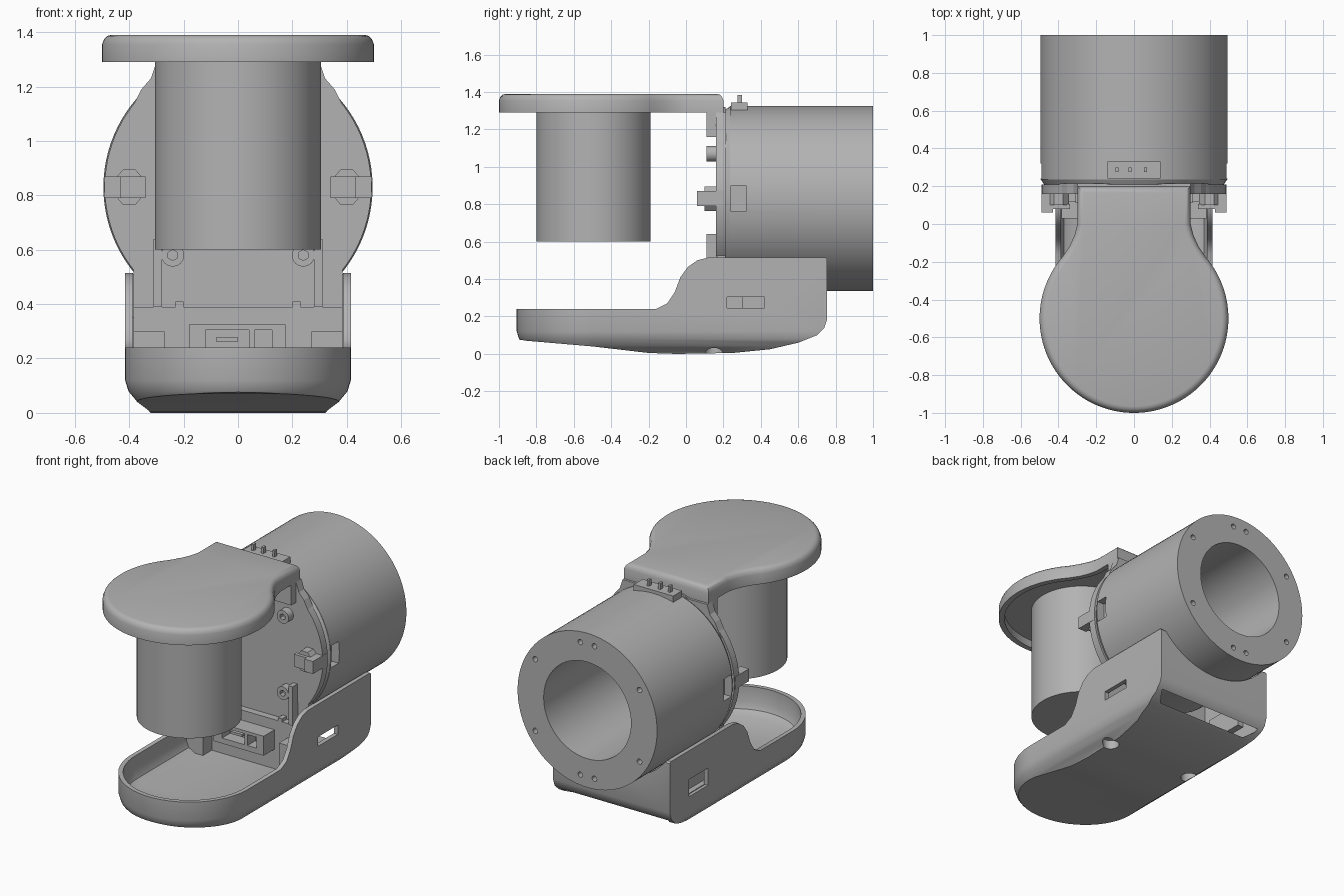
import bpy, bmesh
from math import sin, cos, pi, radians
from mathutils import Matrix, Vector

cube = bpy.data.objects.get("Cube")
if cube:
    bpy.data.objects.remove(cube, do_unlink=True)

grey = bpy.data.materials.new("matte grey")
grey.use_nodes = True
colour = (0.45, 0.45, 0.45, 1)
grey.diffuse_color = colour
grey.node_tree.nodes["Principled BSDF"].inputs["Base Color"].default_value = colour


def finish(name, bm):
    bmesh.ops.recalc_face_normals(bm, faces=bm.faces[:])
    mesh = bpy.data.meshes.new(name)
    bm.to_mesh(mesh)
    bm.free()
    ob = bpy.data.objects.new(name, mesh)
    bpy.context.collection.objects.link(ob)
    mesh.materials.append(grey)
    return ob


def loft(name, rings):
    """Closed solid through rings of equal point count."""
    bm = bmesh.new()
    loops = [[bm.verts.new(p) for p in ring] for ring in rings]
    n = len(loops[0])
    for low, high in zip(loops, loops[1:]):
        for i in range(n):
            j = (i + 1) % n
            bm.faces.new((low[i], low[j], high[j], high[i]))
    bm.faces.new(loops[0][::-1])
    bm.faces.new(loops[-1])
    return finish(name, bm)


def box(name, x, y, z):
    bm = bmesh.new()
    bmesh.ops.create_cube(bm, size=1)
    for v in bm.verts:
        v.co = [r[0] + (c + 0.5) * (r[1] - r[0]) for c, r in zip(v.co, (x, y, z))]
    return finish(name, bm)


def tube(name, start, end, radius, sides=96, end_radius=None):
    start, end = Vector(start), Vector(end)
    axis = end - start
    turn = axis.to_track_quat('Z', 'Y').to_matrix().to_4x4()
    bm = bmesh.new()
    bmesh.ops.create_cone(bm, cap_ends=True, segments=sides, radius1=radius,
                          radius2=end_radius or radius, depth=axis.length,
                          matrix=Matrix.Translation((start + end) / 2) @ turn)
    return finish(name, bm)


def activate(ob):
    bpy.ops.object.select_all(action='DESELECT')
    ob.select_set(True)
    bpy.context.view_layer.objects.active = ob


def combine(ob, other, operation='DIFFERENCE'):
    mod = ob.modifiers.new("cut", 'BOOLEAN')
    mod.operation, mod.solver, mod.object = operation, 'EXACT', other
    activate(ob)
    bpy.ops.object.modifier_apply(modifier=mod.name)
    bpy.data.objects.remove(other, do_unlink=True)


def smooth(ob):
    activate(ob)
    bpy.ops.object.shade_smooth_by_angle(angle=radians(32))


AXIS = 0.83     # height of the main barrel's centre line

# Main barrel with bore, rear screw holes, side windows and front flange
barrel = tube("main_barrel", (0, 0.235, AXIS), (0, 1, AXIS), 0.495)
combine(barrel, tube("bore", (0, 0.3, AXIS), (0, 1.1, AXIS), 0.31))
for sx in (-1, 1):
    for sz in (-1, 1):
        for x, z in ((0.05, 0.425), (0.37, 0.23)):
            p = (sx * x, 0.9, AXIS + sz * z)
            combine(barrel, tube("hole", p, (p[0], 1.1, p[2]), 0.017, 16))
    combine(barrel, box("window", sorted((sx * 0.44, sx * 0.6)), (0.24, 0.32), (0.76, 0.9)))
smooth(barrel)
smooth(tube("barrel_collar", (0, 0.2, AXIS), (0, 0.236, AXIS), 0.47, 96, 0.493))
flange = tube("front_flange", (0, 0.16, AXIS), (0, 0.21, AXIS), 0.49)
combine(flange, box("trim", (-1, 1), (0, 0.5), (0, 0.52)))
smooth(flange)
box("lower_front_plate", (-0.385, 0.385), (0.165, 0.21), (0.08, 0.6))

# Outline of the overhanging cap: disc, concave fillet, narrow neck


def cap_outline(inset):
    a0 = radians(41)
    half = [(0.3, 0.2), (0.3, 0), (0.315, -0.06), (0.34, -0.115)]
    half = [(x - inset, y - inset * (i == 0)) for i, (x, y) in enumerate(half)]
    r = 0.5 - inset
    half += [(r * cos(a), -0.5 + r * sin(a)) for a in
             [a0 - (a0 + pi / 2) * i / 40 for i in range(41)]]
    return half + [(-x, y) for x, y in half[-2::-1]]


def cap_rings(layers):
    return [[(x, y, z) for x, y in cap_outline(i)] for z, i in layers]


cap = loft("overhanging_cap", cap_rings([(1.29, 0), (1.355, 0), (1.375, 0.008),
                                         (1.386, 0.02), (1.39, 0.035)]))
recess = loft("recess", cap_rings([(1.2, 0.035), (1.34, 0.035)]))
combine(recess, box("keep", (-1, 1), (-2, 0.08), (1, 2)), 'INTERSECT')
combine(cap, recess)
smooth(cap)
smooth(tube("hanging_cylinder", (0, -0.495, 0.6), (0, -0.495, 1.345), 0.305))

# Neck strap joining the cap to the flange, with curved shoulders
box("neck_strap", (-0.3, 0.3), (0.11, 0.2), (1.16, 1.3))
shoulder = [(-0.4, 1.1), (-0.355, 1.19), (-0.32, 1.23), (-0.3, 1.29)]
shoulder += [(-x, z) for x, z in shoulder[::-1]]
loft("neck_shoulders", [[(x, y, z) for x, z in shoulder] for y in (0.16, 0.215)])

# Mirrored fittings on the flange and inside the tray
for side, s in (("right", -1), ("left", 1)):
    def span(a, b):
        return sorted((s * a, s * b))
    box(side + "_lower_rail", span(0.28, 0.31), (0.11, 0.2), (0.39, 0.64))
    box(side + "_latch_tab", span(0.43, 0.49), (0.06, 0.2), (0.79, 0.87))
    box(side + "_latch_arm", span(0.34, 0.44), (0.08, 0.105), (0.79, 0.87))
    outline = [(s * 0.37 + 0.06 * cos(a) + s * 0.03, AXIS + 0.07 * sin(a))
               for a in [2 * pi * i / 8 + pi / 8 for i in range(8)]]
    loft(side + "_latch_base", [[(x, y, z) for x, z in outline] for y in (0.1, 0.17)])
    for z in (0.58, 1.07):
        screw = tube(side + "_screw", (s * 0.24, 0.11, z), (s * 0.24, 0.18, z), 0.042, 24)
        combine(screw, tube("socket", (s * 0.24, 0.05, z), (s * 0.24, 0.14, z), 0.02, 6))
        smooth(screw)
    box(side + "_tray_fin", span(0.27, 0.385), (0.03, 0.12), (0.07, 0.3))
    box(side + "_bulkhead_stud", span(0.2, 0.23), (0.12, 0.17), (0.38, 0.41))

# Tray: plan outline with a round front, crossed with the side profile


def plan(inset):
    r = 0.415 - inset
    pts = [(r, 0.755 - inset)]
    pts += [(r * cos(a), -0.49 - r * sin(a)) for a in [pi * i / 32 for i in range(33)]]
    return pts + [(-r, 0.755 - inset)]


def plan_rings(layers):
    return [[(x, y, z) for x, y in plan(i)] for z, i in layers]


tray = loft("tray", plan_rings([(-0.02, 0.11), (0.01, 0.085), (0.04, 0.045),
                                (0.08, 0.012), (0.12, 0), (0.6, 0)]))
bottom = [(-0.95, 0.085), (-0.85, 0.07), (-0.5, 0.04), (-0.2, 0.005), (-0.05, 0),
          (0.25, 0.005), (0.45, 0.025), (0.6, 0.06), (0.7, 0.1), (0.74, 0.14), (0.76, 0.2)]
top = [(0.76, 0.5), (0.745, 0.515), (0.12, 0.515), (0.06, 0.5), (0.01, 0.465),
       (-0.03, 0.41), (-0.06, 0.33), (-0.1, 0.27), (-0.16, 0.24), (-0.95, 0.24)]
side_form = loft("side_form", [[(x, y, z) for y, z in bottom + top] for x in (-0.6, 0.6)])
combine(tray, side_form, 'INTERSECT')
combine(tray, loft("hollow", plan_rings([(0.075, 0.09), (0.1, 0.045), (0.14, 0.028), (0.7, 0.028)])))
combine(tray, tube("cradle", (0, 0.2, AXIS), (0, 1.2, AXIS), 0.5))
combine(tray, box("right_slot", (-0.5, -0.35), (0.37, 0.56), (0.22, 0.33)))
combine(tray, box("left_slot", (0.35, 0.5), (0.22, 0.42), (0.245, 0.305)))
for s in (-1, 1):
    combine(tray, tube("foot_hole", (s * 0.31, 0.15, -0.1), (s * 0.31, 0.15, 0.06), 0.05, 24))
smooth(tray)
slot_liner = box("right_slot_liner", (-0.395, -0.345), (0.3, 0.57), (0.2, 0.35))
combine(slot_liner, box("opening", (-0.5, -0.36), (0.33, 0.55), (0.225, 0.325)))

# Bulkhead and socket inside the tray
box("bulkhead", (-0.385, 0.385), (0.12, 0.17), (0.07, 0.39))
socket = box("socket_block", (-0.18, 0.175), (0.01, 0.13), (0.2, 0.325))
combine(socket, box("wide_port", (-0.12, 0.04), (0, 0.09), (0.235, 0.305)))
combine(socket, box("narrow_port", (0.06, 0.125), (0, 0.09), (0.235, 0.305)))
box("socket_tongue", (-0.08, 0), (0.04, 0.1), (0.262, 0.278))

# Connector with pins on top of the barrel
box("top_connector", (-0.14, 0.14), (0.24, 0.33), (1.28, 1.345))
for x in (-0.09, -0.02, 0.06):
    box("connector_pin", (x - 0.008, x + 0.008), (0.275, 0.3), (1.34, 1.385))
